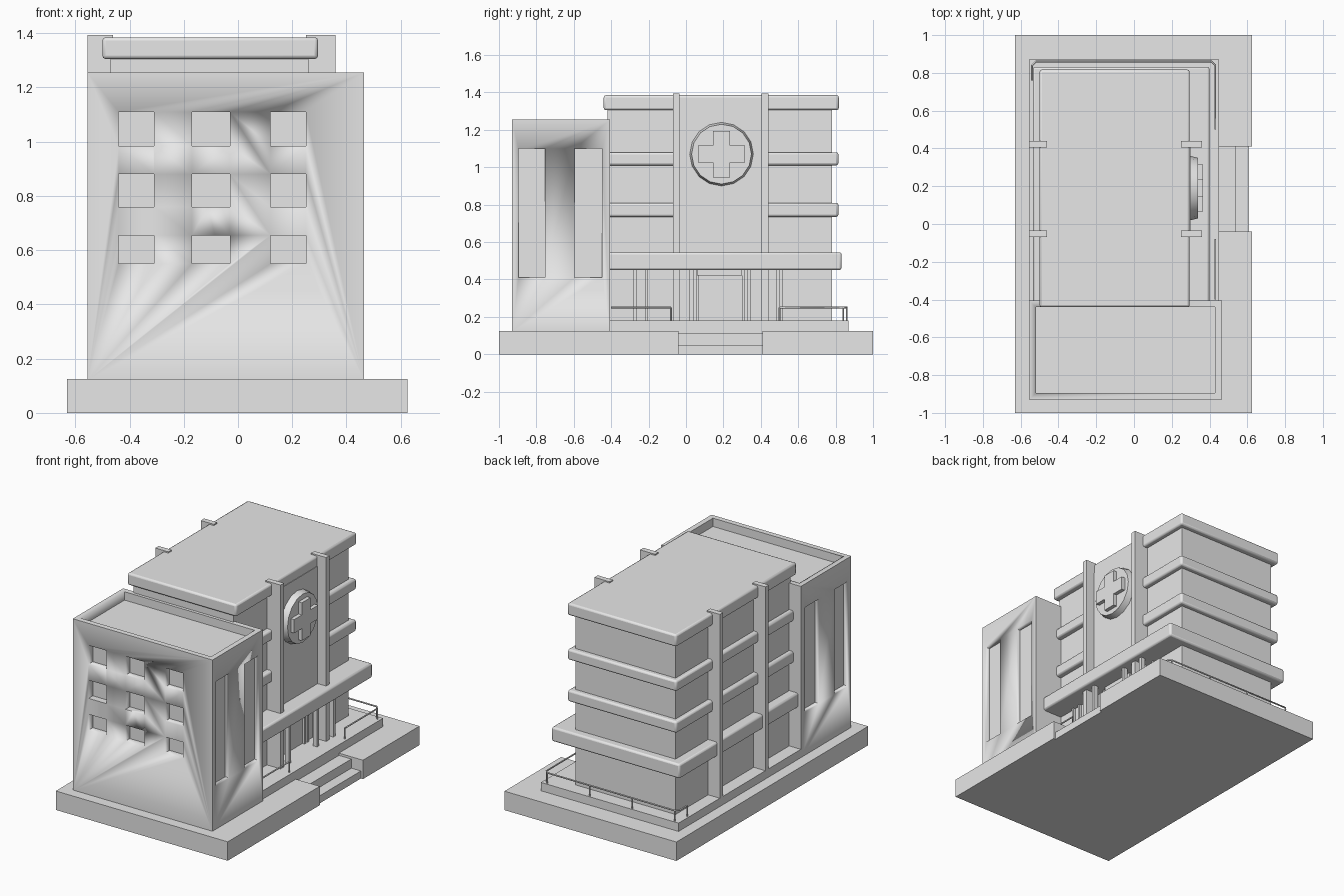
import bpy, bmesh, math
from mathutils import Matrix, Vector

cube = bpy.data.objects.get("Cube")
if cube:
    bpy.data.objects.remove(cube, do_unlink=True)

grey = bpy.data.materials.new("plain grey")
grey.use_nodes = True
COLOUR = (0.8, 0.8, 0.8, 1)
grey.diffuse_color = COLOUR
grey.node_tree.nodes["Principled BSDF"].inputs["Base Color"].default_value = COLOUR


def finish(name, bm, bevel=0):
    bmesh.ops.recalc_face_normals(bm, faces=bm.faces)
    mesh = bpy.data.meshes.new(name)
    bm.to_mesh(mesh)
    bm.free()
    mesh.materials.append(grey)
    ob = bpy.data.objects.new(name, mesh)
    bpy.context.collection.objects.link(ob)
    bpy.ops.object.select_all(action='DESELECT')
    ob.select_set(True)
    bpy.context.view_layer.objects.active = ob
    if bevel:
        mod = ob.modifiers.new("soft edge", 'BEVEL')
        mod.width = bevel
        mod.segments = 2
    bpy.ops.object.shade_smooth_by_angle(angle=math.radians(35))
    return ob


def add_box(bm, x, y, z):
    size = [b - a for a, b in (x, y, z)]
    mid = [(a + b) / 2 for a, b in (x, y, z)]
    bmesh.ops.create_cube(bm, size=1, matrix=Matrix.Translation(mid) @ Matrix.Diagonal((*size, 1)))


def boxes(name, parts, bevel=0):
    bm = bmesh.new()
    for part in parts:
        add_box(bm, *part)
    return finish(name, bm, bevel)


def slab(name, outline, z0, z1, bevel=0):
    bm = bmesh.new()
    face = bm.faces.new([bm.verts.new((x, y, z0)) for x, y in outline])
    new = bmesh.ops.extrude_face_region(bm, geom=[face])["geom"]
    top = [v for v in new if isinstance(v, bmesh.types.BMVert)]
    bmesh.ops.translate(bm, verts=top, vec=(0, 0, z1 - z0))
    return finish(name, bm, bevel)


def tube(name, paths, radius):
    curve = bpy.data.curves.new(name, 'CURVE')
    curve.dimensions = '3D'
    curve.bevel_depth = radius
    curve.bevel_resolution = 1
    for path in paths:
        spline = curve.splines.new('POLY')
        spline.points.add(len(path) - 1)
        for point, co in zip(spline.points, path):
            point.co = (*co, 1)
    curve.materials.append(grey)
    bpy.context.collection.objects.link(bpy.data.objects.new(name, curve))


# Ground slab with an entrance notch, and the steps inside it
slab("ground_slab", [(-0.63, -1), (0.625, -1), (0.625, -0.04), (0.45, -0.04),
                     (0.45, 0.41), (0.625, 0.41), (0.625, 1), (-0.63, 1)], 0, 0.125)
boxes("entrance_steps", [((0.44, 0.61), (-0.04, 0.41), (0, 0.05)),
                         ((0.44, 0.54), (-0.04, 0.41), (0.05, 0.11))])
boxes("plinth", [((-0.555, 0.45), (-0.42, 0.87), (0.12, 0.18))])

# Front tower: hollow roof, window recesses and tall side recesses
tower = boxes("front_tower", [((-0.555, 0.465), (-0.93, -0.405), (0.12, 1.255))])
cuts = [((-0.52, 0.43), (-0.895, -0.44), (1.2, 1.4))]
for x0, x1 in ((-0.44, -0.31), (-0.17, -0.03), (0.12, 0.25)):
    for z0, z1 in ((0.55, 0.655), (0.76, 0.88), (0.985, 1.11)):
        cuts.append(((x0, x1), (-1, -0.885), (z0, z1)))
for y in ((-0.895, -0.755), (-0.595, -0.45)):
    cuts.append(((0.435, 0.6), y, (0.41, 1.1)))
    cuts.append(((-0.7, -0.525), y, (0.41, 1.1)))
cutter = boxes("tower_cutter", cuts)
cutter.hide_render = True
bpy.context.view_layer.objects.active = tower
mod = tower.modifiers.new("recesses", 'BOOLEAN')
mod.operation = 'DIFFERENCE'
mod.solver = 'EXACT'
mod.object = cutter
bpy.ops.object.modifier_apply(modifier=mod.name)
bpy.data.objects.remove(cutter, do_unlink=True)

# Main block with floor bands, canopy and roof
boxes("main_walls", [((-0.47, 0.26), (-0.42, 0.78), (0.17, 1.32))])
for i, (z0, z1) in enumerate(((0.735, 0.81), (1.01, 1.08))):
    boxes(f"floor_band_{i + 1}", [((-0.5, 0.295), (-0.42, 0.815), (z0, z1))], 0.012)
boxes("ground_floor_canopy", [((-0.535, 0.4), (-0.42, 0.832), (0.45, 0.545))], 0.012)
boxes("roof_slab", [((-0.5, 0.295), (-0.44, 0.817), (1.305, 1.385))], 0.012)

# Pillars on both long sides
PILLARS = ((-0.07, -0.035), (0.405, 0.44))
boxes("right_pillars", [((-0.555, -0.46), y, (0.17, 1.393)) for y in PILLARS])
boxes("left_pillars", [((0.25, 0.36), y, (0.17, 1.393)) for y in PILLARS])

# Sign wall with round plate and raised cross
boxes("sign_wall", [((0.25, 0.298), (-0.04, 0.41), (0.53, 1.32))])
bm = bmesh.new()
bmesh.ops.create_cone(bm, cap_ends=True, segments=16, radius1=0.172, radius2=0.16, depth=0.05,
                      matrix=Matrix.Translation((0.315, 0.19, 1.07)) @ Matrix.Rotation(math.pi / 2, 4, 'Y'))
finish("sign_disc", bm)
ARM, HALF = 0.125, 0.045
cross = []
for turn in range(4):
    for x, y in ((ARM, -HALF), (ARM, HALF), (HALF, HALF)):
        p = Matrix.Rotation(turn * math.pi / 2, 2) @ Vector((x, y))
        cross.append((p.x, p.y))
sign = slab("sign_cross", cross, 0, 0.03)
sign.matrix_world = Matrix.Translation((0.335, 0.19, 1.07)) @ Matrix.Rotation(math.pi / 2, 4, 'Y')

# Ground floor mullions, door frame and entrance posts
boxes("ground_floor_mullions", [((0.25, 0.275), (y, y + 0.015), (0.17, 0.46))
                                for y in (-0.28, -0.22, 0.02, 0.055, 0.3, 0.33, 0.5)])
boxes("door_frame", [((0.25, 0.29), (0.06, 0.3), (0.42, 0.46))])
boxes("entrance_posts", [((0.33, 0.36), (y, y + 0.02), (0.17, 0.46)) for y in (0.02, 0.31, 0.48)])

# Railings along the plinth edge
RAIL = 0.25
back_rail = [(0.43, 0.5, RAIL), (0.43, 0.84, RAIL), (0.41, 0.86, RAIL),
             (-0.52, 0.86, RAIL), (-0.54, 0.84, RAIL), (-0.54, 0.76, RAIL)]
side_rail = [(0.43, -0.4, RAIL), (0.43, -0.08, RAIL)]
feet = [(0.43, -0.08), (0.43, 0.5), (0.43, 0.84), (-0.54, 0.76)]
feet += [(-0.52 + 0.31 * i, 0.86) for i in range(4)]
posts = [[(x, y, 0.17), (x, y, RAIL)] for x, y in feet]
tube("railing", [back_rail, side_rail] + posts, 0.005)
